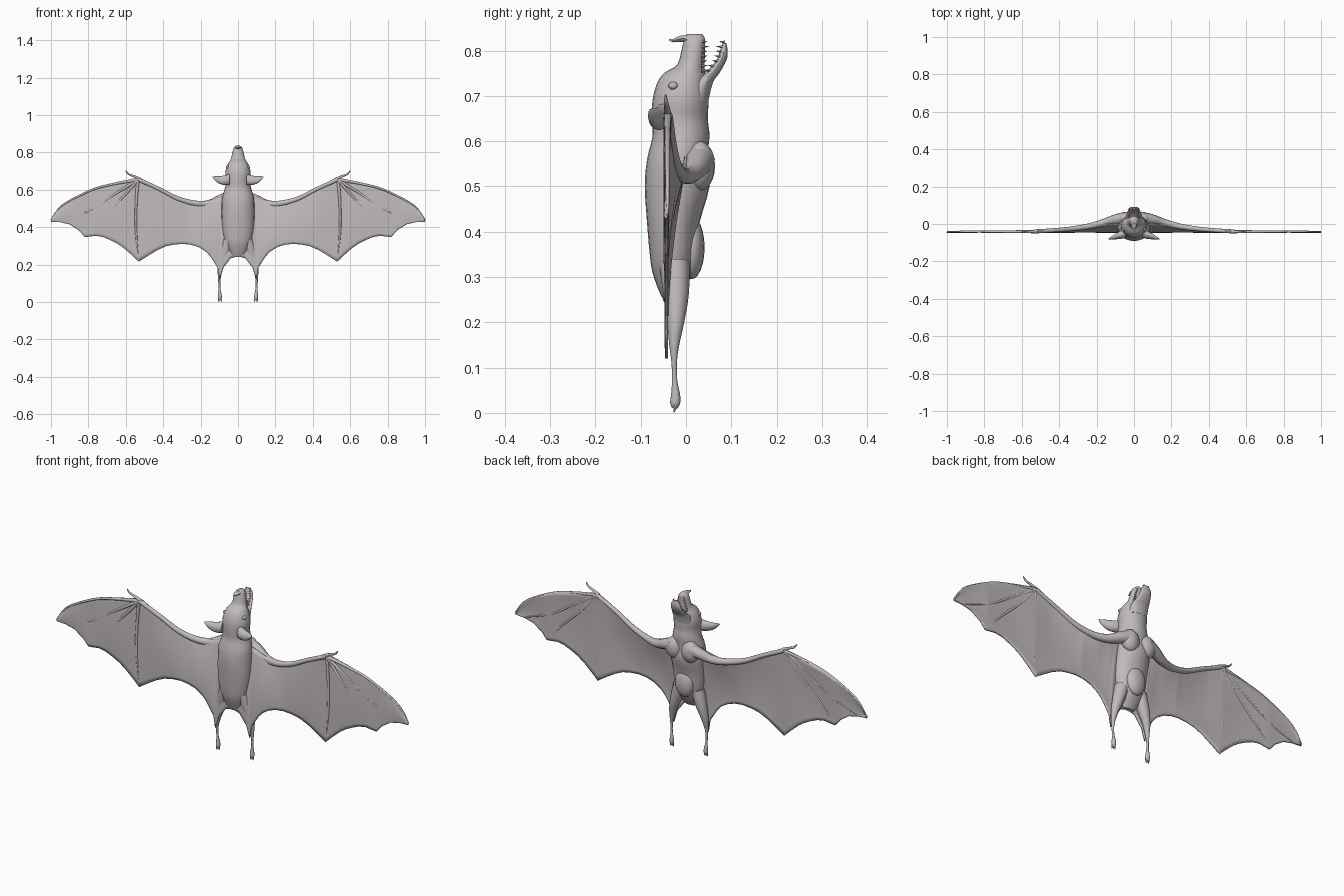
import bpy, bmesh, math
from mathutils import Vector

fur = bpy.data.materials.new("warm grey")
fur.diffuse_color = (0.53, 0.49, 0.50, 1)


def finish(name, bm, mirror=False, thickness=0, angle=50):
    bmesh.ops.recalc_face_normals(bm, faces=bm.faces)
    me = bpy.data.meshes.new(name)
    bm.to_mesh(me)
    bm.free()
    me.materials.append(fur)
    ob = bpy.data.objects.new(name, me)
    bpy.context.collection.objects.link(ob)
    bpy.ops.object.select_all(action='DESELECT')
    ob.select_set(True)
    bpy.context.view_layer.objects.active = ob
    bpy.ops.object.shade_smooth_by_angle(angle=math.radians(angle))
    if thickness:
        m = ob.modifiers.new("Thickness", 'SOLIDIFY')
        m.thickness, m.offset = thickness, 0
    if mirror:
        ob.modifiers.new("Mirror", 'MIRROR').use_mirror_merge = False
    return ob


def smooth_rows(rows, steps):
    """Catmull-Rom interpolation between rows of numbers."""
    out = []
    for i in range(len(rows) - 1):
        p0, p1, p2 = rows[max(i - 1, 0)], rows[i], rows[i + 1]
        p3 = rows[min(i + 2, len(rows) - 1)]
        for k in range(steps):
            t = k / steps
            out.append([0.5 * (2 * b + (c - a) * t + (2 * a - 5 * b + 4 * c - d) * t * t
                               + (3 * b - a - 3 * c + d) * t ** 3)
                        for a, b, c, d in zip(p0, p1, p2, p3)])
    return out + [list(rows[-1])]


def loft(name, rings, frame=None, sides=12, steps=3, mirror=False):
    """Rings are (x, y, z, radius_u, radius_v); the frame follows the path unless given."""
    rows = smooth_rows(rings, steps)
    bm = bmesh.new()
    loops = []
    for i, r in enumerate(rows):
        c = Vector(r[:3])
        if frame:
            u, v = Vector(frame[0]), Vector(frame[1])
        else:
            t = Vector(rows[min(i + 1, len(rows) - 1)][:3]) - Vector(rows[max(i - 1, 0)][:3])
            v = t.cross(Vector((0, 1, 0))).normalized()
            u = v.cross(t).normalized()
        loops.append([bm.verts.new(c + u * max(r[3], .0005) * math.cos(a) + v * max(r[4], .0005) * math.sin(a))
                      for a in (2 * math.pi * k / sides for k in range(sides))])
    for a, b in zip(loops, loops[1:]):
        for k in range(sides):
            n = (k + 1) % sides
            bm.faces.new((a[k], a[n], b[n], b[k]))
    bm.faces.new(loops[0])
    bm.faces.new(loops[-1])
    return finish(name, bm, mirror)


def tube(name, pts, sides=10, steps=4):
    return loft(name, [(x, y, z, r, r) for x, y, z, r in pts], None, sides, steps, True)


def ball(name, centre, radii, mirror=False):
    bm = bmesh.new()
    bmesh.ops.create_uvsphere(bm, u_segments=20, v_segments=12, radius=1)
    for v in bm.verts:
        v.co = Vector([c + r * p for c, r, p in zip(centre, radii, v.co)])
    return finish(name, bm, mirror)


def lerp(table, x):
    for (x0, a), (x1, b) in zip(table, table[1:]):
        if x <= x1:
            return a + (b - a) * (x - x0) / (x1 - x0)
    return table[-1][1]


# Torso, neck and skull: (z, back y, belly y, half width)
body = [(.836, .002, .036, .010), (.825, -.004, .042, .022), (.80, -.010, .042, .030),
        (.768, -.020, .041, .037), (.752, -.046, .042, .046), (.73, -.063, .046, .058),
        (.69, -.074, .050, .068), (.65, -.075, .048, .064), (.61, -.074, .052, .070),
        (.56, -.086, .046, .084), (.50, -.091, .052, .088), (.42, -.086, .030, .086),
        (.35, -.080, .022, .078), (.31, -.074, .015, .066), (.27, -.060, -.005, .048),
        (.24, -.046, -.025, .028)]
XY = ((1, 0, 0), (0, 1, 0))
loft("body", [(0, (b + f) / 2, z, w, (f - b) / 2) for z, b, f, w in body], XY, 24)

# Lower jaw, open
jaw = [(.69, .000, .050, .048), (.73, .015, .060, .046), (.75, .042, .074, .038),
       (.78, .068, .090, .030), (.80, .075, .092, .025), (.817, .081, .089, .013)]
loft("lower_jaw", [(0, (b + f) / 2, z, w, (f - b) / 2) for z, b, f, w in jaw], XY, 18)

# Teeth along both jaws
bm = bmesh.new()
for i in range(7):
    z = .755 + .0105 * i
    top = .032 - .018 * i / 6
    low = lerp([(.75, .045), (.78, .070), (.82, .083)], z)
    size = .014 if i in (0, 5) else .010
    for x, y, d in ((top, .034, 1), (top * .85, low + .004, -1)):
        tip = bm.verts.new((x, y + d * (size + .004), z + .002))
        base = [bm.verts.new((x + .004 * math.cos(a), y, z + .004 * math.sin(a)))
                for a in (0, 1.57, 3.14, 4.71)]
        for k in range(4):
            bm.faces.new((base[k], base[(k + 1) % 4], tip))
        bm.faces.new(base)
finish("teeth", bm, True)

# Nose leaf, eyes and ears
loft("nose_leaf", [(0, .015, .825, .018, .010), (0, -.012, .826, .013, .007),
                   (0, -.028, .822, .007, .004), (0, -.038, .824, .002, .002)],
     ((1, 0, 0), (0, 0, 1)), 10)
ball("eye", (.054, -.028, .722), (.011, .011, .009), True)
loft("ear", [(.045, -.050, .655, .024, .030), (.070, -.058, .651, .022, .027),
             (.095, -.066, .652, .016, .022), (.118, -.074, .659, .010, .014),
             (.135, -.080, .668, .002, .003)],
     ((0, .9, -.3), (0, .3, .95)), 14, 3, True)

# Chest muscles and belly
ball("chest_muscle", (.046, .030, .545), (.045, .034, .055), True)
ball("belly", (0, .012, .365), (.050, .029, .070))

# Wing membrane: leading edge, trailing edge and depth of the leading edge along x
lead = [(0, .56), (.09, .565), (.13, .55), (.18, .538), (.22, .538), (.27, .543), (.315, .555),
        (.42, .61), (.52, .663), (.56, .660), (.66, .637), (.775, .605), (.85, .572),
        (.92, .535), (.97, .487), (1, .442)]
trail = [(0, .245), (.04, .233), (.08, .18), (.098, .12), (.107, .18), (.145, .24), (.17, .268),
         (.21, .293), (.25, .306), (.294, .311), (.34, .307), (.385, .298), (.43, .278),
         (.465, .257), (.50, .235), (.53, .215), (.565, .248), (.61, .288), (.645, .312), (.68, .330),
         (.72, .347), (.76, .354), (.79, .350), (.82, .347), (.85, .382), (.90, .415), (.95, .427), (1, .430)]
depth = [(0, -.04), (.08, .0), (.12, .0), (.20, -.005), (.30, -.022), (.45, -.036), (1, -.040)]
xs = sorted({round(i / 64, 3) for i in range(65)} | {p[0] for p in lead + trail})
rows = 16
bm = bmesh.new()
grid = []
for x in xs:
    top, bottom = lerp(lead, x), lerp(trail, x)
    col = []
    for j in range(rows + 1):
        t = j / rows
        y = -.043 + (lerp(depth, x) + .043) * (1 - t) ** 1.6
        y -= .006 * math.sin(math.pi * t) * abs(math.sin(math.pi * x / .27)) * (1 - x * .5)
        col.append(bm.verts.new((x, y, top + (bottom - top) * t)))
    grid.append(col)
for a, b in zip(grid, grid[1:]):
    for j in range(rows):
        bm.faces.new((a[j], a[j + 1], b[j + 1], b[j]))
finish("wing_membrane", bm, True, .007)

# Arm, thumb and finger bones
tube("arm", [(.05, .030, .560, .034), (.10, .024, .545, .027), (.16, .008, .525, .020),
             (.23, -.010, .527, .016), (.32, -.024, .552, .013), (.42, -.033, .603, .011),
             (.535, -.040, .656, .011)])
tube("thumb", [(.525, -.040, .658, .009), (.560, -.042, .674, .006),
               (.585, -.044, .684, .005), (.600, -.045, .702, .002)])
wrist = (.535, -.040, .654, .009)
tube("leading_finger", [wrist, (.66, -.041, .632, .007), (.78, -.041, .600, .006),
                        (.92, -.041, .530, .005), (.972, -.041, .482, .004), (.998, -.041, .436, .003)])
tube("outer_finger", [wrist, (.66, -.042, .575, .006), (.80, -.042, .485, .005), (.95, -.042, .430, .003)])
tube("middle_finger", [wrist, (.63, -.043, .545, .006), (.74, -.043, .440, .005), (.82, -.043, .351, .003)])
tube("inner_finger", [wrist, (.545, -.044, .520, .007), (.545, -.044, .370, .006), (.53, -.043, .219, .003)])

# Legs, feet and toes
tube("leg", [(.050, -.025, .33, .034), (.072, -.022, .26, .028), (.090, -.023, .20, .019),
             (.098, -.026, .15, .011), (.100, -.026, .11, .006), (.099, -.025, .07, .006),
             (.097, -.023, .04, .010), (.097, -.024, .022, .011), (.097, -.025, .010, .006)])
for i, dx in enumerate((-.008, 0, .008)):
    tube("toe_%d" % (i + 1), [(.097 + dx * .6, -.022, .022, .004), (.097 + dx, -.024, .010, .003),
                              (.097 + dx, -.027, .0005, .001)], 6, 2)
